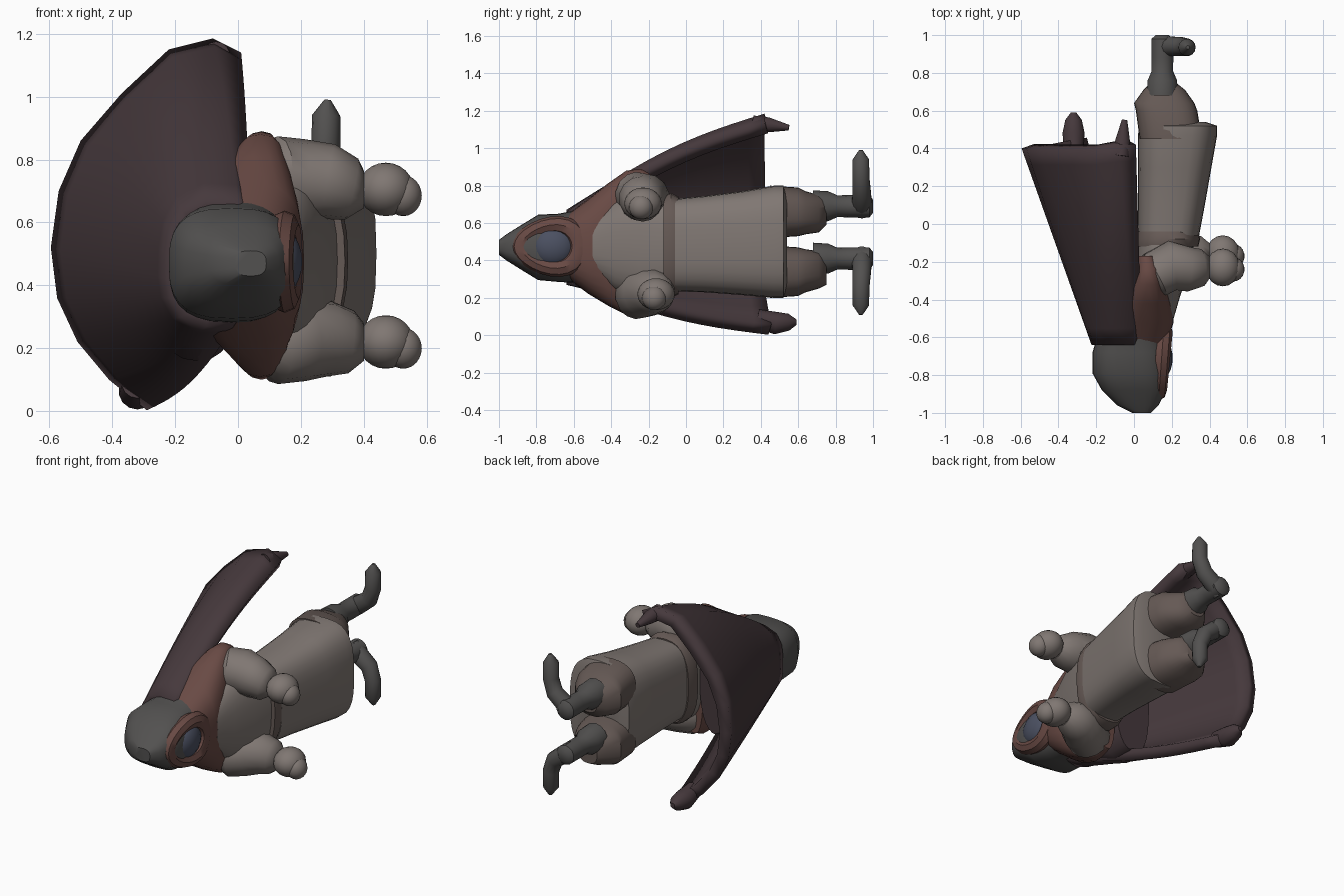
import bpy, bmesh, math
from mathutils import Vector

if "Cube" in bpy.data.objects:
    bpy.data.objects.remove(bpy.data.objects["Cube"])

def material(name, rgb):
    m = bpy.data.materials.new(name)
    m.diffuse_color = (*rgb, 1)
    m.use_nodes = True
    m.node_tree.nodes["Principled BSDF"].inputs["Base Color"].default_value = m.diffuse_color
    return m

CLOTH = material("pale cloth", (0.215, 0.185, 0.17))
RED = material("russet", (0.14, 0.068, 0.058))
CAPE = material("dark plum", (0.06, 0.04, 0.045))
GREY = material("slate", (0.085, 0.082, 0.08))
BLUE = material("blue grey", (0.07, 0.08, 0.12))
BROWN = material("boot brown", (0.13, 0.10, 0.09))

def finish(name, bm, mat, angle=40):
    bmesh.ops.recalc_face_normals(bm, faces=bm.faces)
    me = bpy.data.meshes.new(name)
    bm.to_mesh(me)
    bm.free()
    ob = bpy.data.objects.new(name, me)
    bpy.context.collection.objects.link(ob)
    me.materials.append(mat)
    bpy.ops.object.select_all(action='DESELECT')
    bpy.context.view_layer.objects.active = ob
    ob.select_set(True)
    bpy.ops.object.shade_smooth_by_angle(angle=math.radians(angle))
    return ob

def skin(bm, rings, closed=True):
    rows = [[bm.verts.new(p) for p in r] for r in rings]
    n = len(rows[0])
    for a, b in zip(rows, rows[1:]):
        for i in range(n if closed else n - 1):
            j = (i + 1) % n
            bm.faces.new((a[i], a[j], b[j], b[i]))
    if closed:
        bm.faces.new(rows[0])
        bm.faces.new(rows[-1])

def body(name, rings, mat, n=28, power=2.5):
    """Loft along y; each ring is (y, xmin, xmax, zmin, zmax)."""
    bm = bmesh.new()
    out = []
    for y, x0, x1, z0, z1 in rings:
        r = []
        for i in range(n):
            a = 2 * math.pi * i / n
            c, s = math.cos(a), math.sin(a)
            c = math.copysign(abs(c) ** (2 / power), c)
            s = math.copysign(abs(s) ** (2 / power), s)
            r.append(((x0 + x1) / 2 + c * (x1 - x0) / 2, y, (z0 + z1) / 2 + s * (z1 - z0) / 2))
        out.append(r)
    skin(bm, out)
    return finish(name, bm, mat)

def limb(name, path, mat, n=14):
    """Tube through (x, y, z, radius) points."""
    bm = bmesh.new()
    pts = [Vector(p[:3]) for p in path]
    out = []
    for i, p in enumerate(pts):
        t = (pts[min(i + 1, len(pts) - 1)] - pts[max(i - 1, 0)]).normalized()
        ref = Vector((0, 1, 0)) if abs(t.y) < 0.7 else Vector((1, 0, 0))
        u = t.cross(ref).normalized()
        v = t.cross(u)
        out.append([p + path[i][3] * (math.cos(2 * math.pi * k / n) * u +
                    math.sin(2 * math.pi * k / n) * v) for k in range(n)])
    skin(bm, out)
    return finish(name, bm, mat)

def ball(name, loc, size, mat):
    bm = bmesh.new()
    bmesh.ops.create_uvsphere(bm, u_segments=18, v_segments=12, radius=1)
    for v in bm.verts:
        v.co = Vector([c * s + l for c, s, l in zip(v.co, size, loc)])
    return finish(name, bm, mat)

# Pointed hood over the head
body("hood", [(-1, -0.01, 0.09, 0.43, 0.51), (-0.96, -0.09, 0.13, 0.4, 0.54),
              (-0.88, -0.17, 0.17, 0.35, 0.59), (-0.79, -0.22, 0.18, 0.295, 0.645),
              (-0.68, -0.22, 0.175, 0.285, 0.65), (-0.58, -0.19, 0.15, 0.28, 0.67)], GREY, power=2.8)

# Face framed by a russet hood rim, narrowing towards the crown
bm = bmesh.new()
rim = []
for i in range(24):
    a = 2 * math.pi * i / 24
    w = 1 + 0.2 * math.cos(a)
    rim.append([(0.145 + 0.015 * math.cos(a) + 0.045 * math.sin(b),
                 -0.725 + (0.155 + 0.055 * math.cos(b)) * math.cos(a),
                 0.475 + w * (0.115 + 0.045 * math.cos(b)) * math.sin(a))
                for b in [2 * math.pi * k / 8 for k in range(8)]])
skin(bm, rim + [rim[0]])
bmesh.ops.remove_doubles(bm, verts=bm.verts, dist=1e-5)
finish("hood_rim", bm, RED)
ball("face", (0.13, -0.71, 0.475), (0.075, 0.12, 0.11), BLUE)

# Russet mantle over the shoulders
body("mantle", [(-0.64, -0.18, 0.17, 0.31, 0.64), (-0.52, -0.16, 0.21, 0.22, 0.73),
                (-0.42, -0.1, 0.2, 0.16, 0.81), (-0.32, -0.04, 0.18, 0.11, 0.88),
                (-0.24, -0.01, 0.16, 0.1, 0.89), (-0.17, 0, 0.13, 0.13, 0.85)], RED, power=2.8)

# Tunic, belt and robe skirt
body("tunic", [(-0.5, 0, 0.21, 0.33, 0.63), (-0.38, 0, 0.245, 0.24, 0.72),
               (-0.25, 0, 0.29, 0.19, 0.77), (-0.1, 0.01, 0.32, 0.21, 0.75)], CLOTH)
body("belt", [(-0.12, 0, 0.34, 0.2, 0.75), (-0.08, 0, 0.35, 0.2, 0.76),
              (-0.04, 0.01, 0.34, 0.22, 0.74)], BROWN)
body("robe", [(-0.06, 0.02, 0.345, 0.235, 0.73), (0.1, 0.02, 0.375, 0.23, 0.745),
              (0.3, 0.02, 0.41, 0.215, 0.77), (0.47, 0.02, 0.44, 0.2, 0.8),
              (0.52, 0.03, 0.44, 0.2, 0.8), (0.54, 0.08, 0.38, 0.25, 0.74)], CLOTH, power=3)

# Arms reaching forward with closed fists
for side, z, hz, hy in (("left", 0.73, 0.705, -0.23), ("right", 0.23, 0.22, -0.16)):
    o = 0.02 if z > 0.5 else -0.02
    limb(side + "_sleeve", [(0.06, -0.3, z + o, 0.07), (0.11, -0.27, z + o, 0.125),
                            (0.2, -0.22, z, 0.135), (0.29, hy - 0.01, z, 0.12),
                            (0.36, hy, hz, 0.1), (0.4, hy, hz, 0.06)], CLOTH)
    ball(side + "_fist", (0.47, hy, hz), (0.09, 0.1, 0.085), CLOTH)
    ball(side + "_fingers", (0.525, hy - 0.01, hz - 0.02), (0.06, 0.065, 0.065), CLOTH)

# Trousers, ankles and splayed boots
for side, s in (("left", 1), ("right", -1)):
    k = lambda d: 0.5 + s * d
    body(side + "_trouser", [(0.45, 0.03, 0.36, *sorted((k(0.02), k(0.3)))),
                             (0.6, 0.01, 0.335, *sorted((k(0.03), k(0.29)))),
                             (0.64, 0.0, 0.32, *sorted((k(0.04), k(0.27)))),
                             (0.71, 0.05, 0.27, *sorted((k(0.05), k(0.25)))),
                             (0.75, 0.09, 0.22, *sorted((k(0.09), k(0.23))))], BROWN)
    a = 0.55 + s * 0.14
    limb(side + "_ankle", [(0.15, 0.68, a, 0.085), (0.15, 0.76, a, 0.08), (0.15, 0.81, a, 0.058),
                           (0.15, 0.88, a, 0.06), (0.15, 0.98, a, 0.06), (0.15, 1.0, a, 0.035)], GREY)
    limb(side + "_boot", [(0.13, 0.94, a - s * 0.04, 0.04), (0.17, 0.94, a + s * 0.01, 0.055),
                          (0.25, 0.94, a + s * 0.07, 0.05), (0.28, 0.935, a + s * 0.15, 0.047),
                          (0.28, 0.935, a + s * 0.25, 0.045), (0.285, 0.935, a + s * 0.3, 0.01)], GREY)

# Billowing cape: loft from the collar arc to the flared hem arc
collar = [(0.04, 0.62), (0.0, 0.66), (-0.1, 0.67), (-0.18, 0.64), (-0.215, 0.58), (-0.225, 0.5),
          (-0.225, 0.42), (-0.215, 0.36), (-0.18, 0.3), (-0.1, 0.27), (0.0, 0.29)]
hem = [(0.01, 1.14, 0.42), (-0.08, 1.185, 0.42), (-0.22, 1.15, 0.4), (-0.37, 1.01, 0.4),
       (-0.5, 0.86, 0.4), (-0.57, 0.7, 0.4), (-0.595, 0.52, 0.4), (-0.575, 0.36, 0.4),
       (-0.51, 0.22, 0.4), (-0.41, 0.1, 0.42), (-0.29, 0.003, 0.44)]
bm = bmesh.new()
rows = []
for i in range(13):
    t = i / 12
    row = []
    for a, b in zip(collar, hem):
        bulge = 0.12 if b[1] > 0.9 else 0.17 if b[1] < 0.2 else 0.04
        f = t + bulge * math.sin(math.pi * t)
        row.append((a[0] + (b[0] - a[0]) * t, -0.64 + (b[2] + 0.64) * t, a[1] + (b[1] - a[1]) * f))
    rows.append(row)
skin(bm, rows, closed=False)
cape = finish("cape", bm, CAPE, 60)
# thicken towards the figure whichever way the normals settled
mid = min(cape.data.polygons, key=lambda p: p.center.x)
sol = cape.modifiers.new("thickness", 'SOLIDIFY')
sol.thickness = 0.07
sol.offset = -1 if mid.normal.x < 0 else 1

# Curled hem corners
limb("cape_upper_tip", [(-0.07, 0.36, 1.13, 0.045), (-0.06, 0.44, 1.125, 0.04),
                        (-0.05, 0.55, 1.11, 0.015)], CAPE)
limb("cape_lower_tip", [(-0.32, 0.38, 0.09, 0.05), (-0.32, 0.48, 0.065, 0.06),
                        (-0.32, 0.55, 0.07, 0.045), (-0.32, 0.59, 0.07, 0.015)], CAPE)

# Cape yoke filling between the cape and the shoulders
body("cape_yoke", [(-0.62, -0.2, 0.06, 0.3, 0.64), (-0.45, -0.25, 0.04, 0.22, 0.76),
                   (-0.28, -0.28, 0.02, 0.16, 0.85), (-0.15, -0.24, 0.01, 0.17, 0.83)], CAPE)
